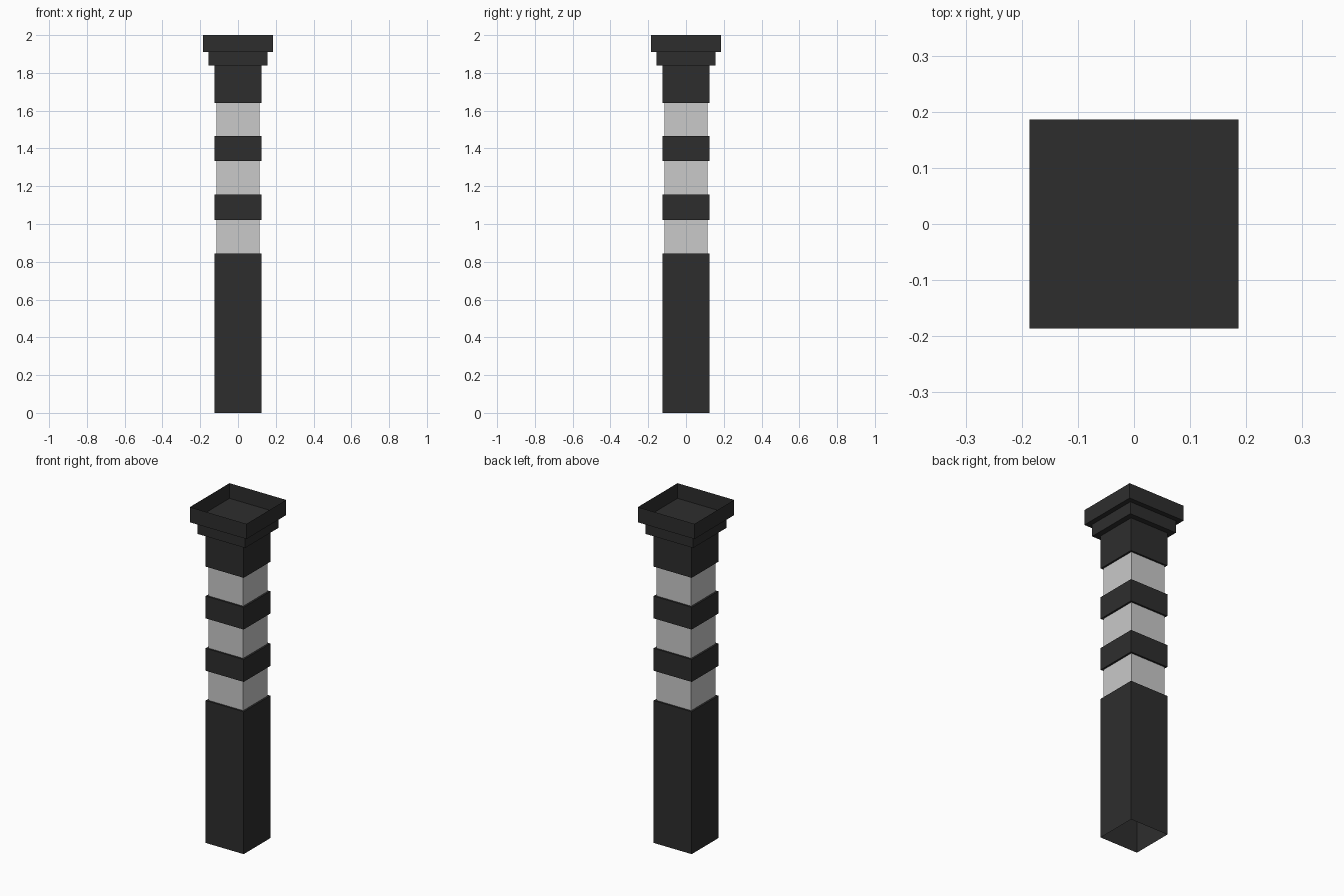
import bpy
import bmesh

if "Cube" in bpy.data.objects:
    bpy.data.objects.remove(bpy.data.objects["Cube"])


def make_material(name, value):
    mat = bpy.data.materials.new(name)
    mat.diffuse_color = (value, value, value, 1.0)
    mat.use_nodes = True
    mat.node_tree.nodes["Principled BSDF"].inputs["Base Color"].default_value = mat.diffuse_color
    return mat


DARK = make_material("charcoal metal", 0.027)
LIGHT = make_material("pale grey band", 0.585)


def square_shell(name, profile, mat, cap_top=False):
    """Sweep a (half width, height) profile round a square, open at both ends."""
    bm = bmesh.new()
    rings = []
    for half, z in profile:
        rings.append([bm.verts.new((sx * half, sy * half, z))
                      for sx, sy in ((-1, -1), (1, -1), (1, 1), (-1, 1))])
    for low, high in zip(rings, rings[1:]):
        for i in range(4):
            j = (i + 1) % 4
            bm.faces.new((low[i], low[j], high[j], high[i]))
    if cap_top:
        bm.faces.new(rings[-1])
    mesh = bpy.data.meshes.new(name)
    bm.to_mesh(mesh)
    bm.free()
    mesh.materials.append(mat)
    obj = bpy.data.objects.new(name, mesh)
    bpy.context.collection.objects.link(obj)
    return obj


POST, BAND, NECK, CAP = 0.125, 0.114, 0.157, 0.186

# Lower post, open underneath, with a small ledge at the top
square_shell("post_base", [(POST, 0), (POST, 0.845), (BAND, 0.845)], DARK)

# Pale recessed bands
for n, (z0, z1) in enumerate(((0.845, 1.022), (1.155, 1.333), (1.465, 1.64))):
    square_shell(f"pale_band_{n + 1}", [(BAND, z0), (BAND, z1)], LIGHT)

# Dark collars between the bands
for n, (z0, z1) in enumerate(((1.022, 1.155), (1.333, 1.465))):
    square_shell(f"dark_collar_{n + 1}",
                 [(BAND, z0), (POST, z0), (POST, z1), (BAND, z1)], DARK)

# Upper post
square_shell("post_top", [(BAND, 1.64), (POST, 1.64), (POST, 1.838)], DARK)

# Stepped neck, closed on top to form the floor of the cap
square_shell("cap_neck", [(POST, 1.838), (NECK, 1.838), (NECK, 1.91)], DARK, cap_top=True)

# Open tray-like cap with thin walls
square_shell("cap_rim", [(NECK, 1.91), (CAP, 1.91), (CAP, 2.0)], DARK)
